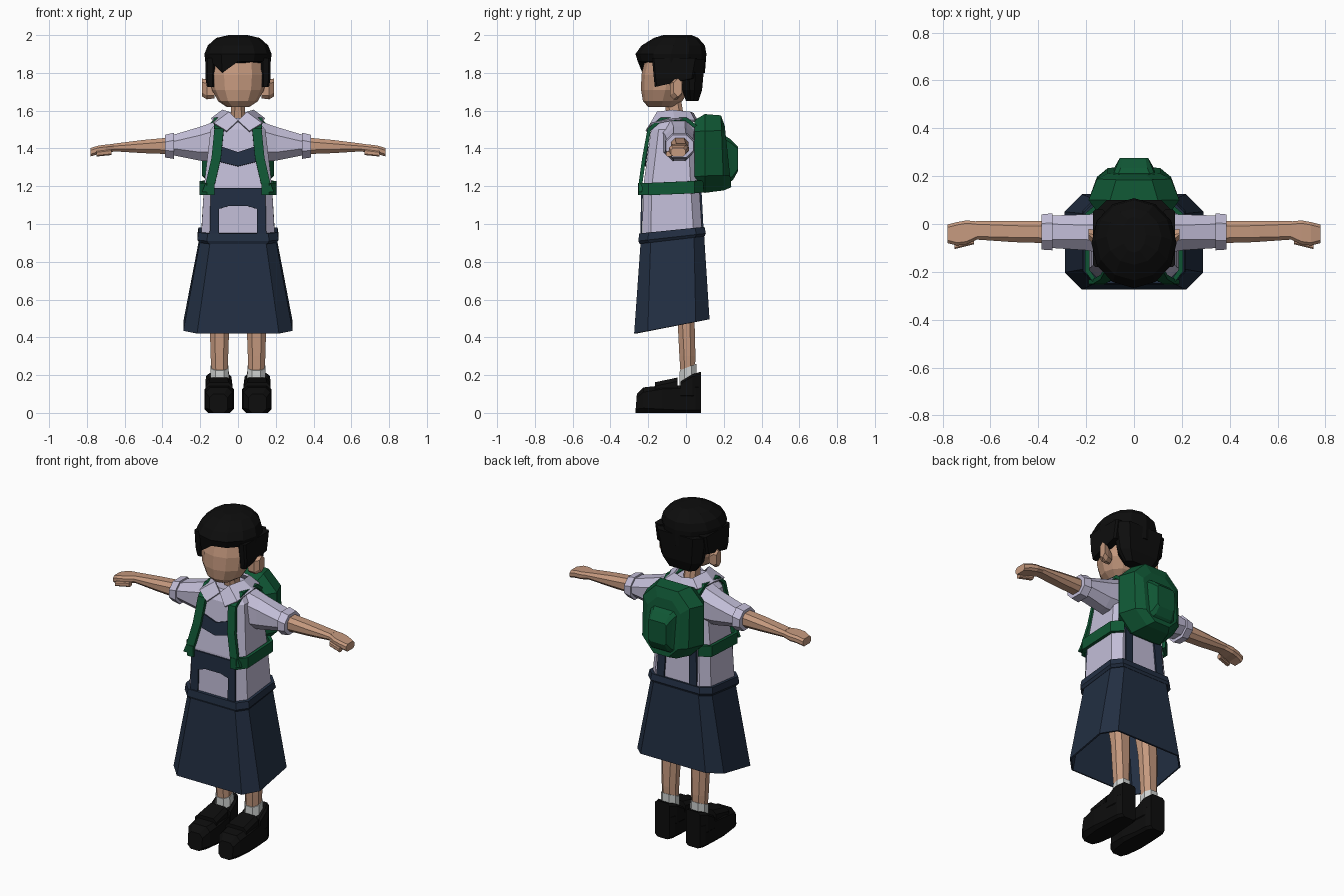
import bpy, bmesh, math
from mathutils import Vector


def mat(name, r, g, b):
    m = bpy.data.materials.new(name)
    m.diffuse_color = (r, g, b, 1)
    return m


SKIN = mat("skin", 0.56, 0.32, 0.21)
SHIRT = mat("pale_lavender", 0.54, 0.51, 0.68)
NAVY = mat("navy", 0.016, 0.028, 0.055)
GREEN = mat("green", 0.005, 0.095, 0.035)
BLACK = mat("black", 0.004, 0.004, 0.004)
WHITE = mat("sock_white", 0.62, 0.64, 0.63)


def make(name, verts, faces, material, mirror=False, thick=0.0):
    bm = bmesh.new()
    vs = [bm.verts.new(v) for v in verts]
    for f in faces:
        bm.faces.new([vs[i] for i in f])
    bmesh.ops.recalc_face_normals(bm, faces=bm.faces)
    me = bpy.data.meshes.new(name)
    bm.to_mesh(me)
    bm.free()
    me.materials.append(material)
    ob = bpy.data.objects.new(name, me)
    bpy.context.collection.objects.link(ob)
    if mirror:
        ob.modifiers.new("mirror", 'MIRROR')
    if thick:
        s = ob.modifiers.new("thickness", 'SOLIDIFY')
        s.thickness, s.offset = thick, 0
    return ob


def octa(a0, a1, b0, b1, c, h0, h1=None, axis='z'):
    """Chamfered rectangle; height runs from h0 at b0 to h1 at b1."""
    h1 = h0 if h1 is None else h1
    pts = [(a0 + c, b0), (a1 - c, b0), (a1, b0 + c), (a1, b1 - c),
           (a1 - c, b1), (a0 + c, b1), (a0, b1 - c), (a0, b0 + c)]
    out = []
    for a, b in pts:
        h = h0 + (h1 - h0) * (b - b0) / (b1 - b0)
        out.append({'z': (a, b, h), 'x': (h, a, b), 'y': (a, h, b)}[axis])
    return out


def oval(hw, y0, y1, z, n=12):
    cy, ry = (y0 + y1) / 2, (y1 - y0) / 2
    return [(hw * math.cos(2 * math.pi * i / n), cy + ry * math.sin(2 * math.pi * i / n), z)
            for i in range(n)]


def loft(name, rings, material, mirror=False, caps=True, thick=0.0):
    n = len(rings[0])
    verts = [p for r in rings for p in r]
    faces = [(k * n + i, k * n + (i + 1) % n, (k + 1) * n + (i + 1) % n, (k + 1) * n + i)
             for k in range(len(rings) - 1) for i in range(n)]
    if caps:
        faces += [tuple(range(n)), tuple(range(len(verts) - n, len(verts)))]
    return make(name, verts, faces, material, mirror, thick)


def strip(name, row_a, row_b, material, thick, mirror=True):
    n = len(row_a)
    faces = [(i, i + 1, n + i + 1, n + i) for i in range(n - 1)]
    return make(name, list(row_a) + list(row_b), faces, material, mirror, thick)


def ribbon(name, path, width, material, thick=0.02):
    w = Vector(width) / 2
    strip(name, [Vector(p) - w for p in path], [Vector(p) + w for p in path], material, thick)


# --- Shirt torso
loft("shirt", [octa(-.195, .195, -.232, .085, .045, .93, .96),
               octa(-.18, .18, -.226, .07, .045, 1.2),
               octa(-.145, .145, -.185, .05, .04, 1.5),
               octa(-.09, .09, -.15, .03, .03, 1.56)], SHIRT)


def front_y(z):
    if z < 1.2:
        return -.232 + .006 * (z - .93) / .27
    return -.226 + .041 * (z - 1.2) / .3


def front_plate(name, pts, material):
    make(name, [(x, front_y(z) - .006, z) for x, z in pts], [range(len(pts))], material, thick=.009)


# --- Pinafore bib, chest band, back straps, skirt and belt
front_plate("bib", [(-.15, .94), (-.10, .94), (-.10, 1.08), (-.05, 1.095), (.05, 1.095), (.10, 1.08),
                    (.10, .94), (.15, .94), (.145, 1.19), (-.145, 1.19)], NAVY)
front_plate("chest_band", [(-.10, 1.33), (0, 1.305), (.10, 1.33), (.09, 1.41), (0, 1.38), (-.09, 1.41)], NAVY)
ribbon("back_strap", [(.11, .088, .95), (.10, .075, 1.2), (.09, .055, 1.5)], (.05, 0, 0), NAVY, .012)
loft("skirt", [octa(-.285, .285, -.27, .12, .07, .42, .495),
               octa(-.195, .195, -.235, .09, .05, .91, .96)], NAVY, caps=False, thick=.01)
loft("belt", [octa(-.205, .205, -.245, .098, .05, .895, .935),
              octa(-.215, .215, -.252, .105, .05, .91, .95),
              octa(-.21, .21, -.248, .098, .05, .95, .985)], NAVY)

# --- Collar
strip("collar",
      [(0, -.17, 1.545), (.045, -.15, 1.59), (.08, -.07, 1.6), (.06, .02, 1.59), (0, .035, 1.585)],
      [(.06, -.21, 1.49), (.125, -.185, 1.53), (.14, -.06, 1.555), (.11, .045, 1.545), (0, .06, 1.54)],
      SHIRT, .012)

# --- Sleeves, cuffs, arms and hands
loft("sleeve", [octa(-.13, .045, 1.33, 1.55, .05, .10, axis='x'),
                octa(-.11, .04, 1.335, 1.515, .045, .20, axis='x'),
                octa(-.10, .035, 1.365, 1.47, .035, .35, axis='x')], SHIRT, True)
loft("cuff", [octa(-.11, .045, 1.345, 1.483, .04, .34, axis='x'),
              octa(-.107, .04, 1.352, 1.472, .038, .387, axis='x')], SHIRT, True)
loft("arm", [octa(-.08, .012, 1.37, 1.458, .022, .36, axis='x'),
             octa(-.076, .013, 1.375, 1.445, .02, .5, axis='x'),
             octa(-.065, .012, 1.385, 1.425, .013, .66, axis='x')], SKIN, True)
loft("hand", [octa(-.062, .01, 1.385, 1.425, .012, .65, axis='x'),
              octa(-.085, .015, 1.375, 1.42, .012, .70, axis='x'),
              octa(-.09, .008, 1.37, 1.415, .012, .74, axis='x'),
              octa(-.08, -.002, 1.358, 1.402, .012, .78, axis='x')], SKIN, True)
loft("thumb", [octa(-.085, -.055, 1.365, 1.395, .006, .67, axis='x'),
               octa(-.105, -.075, 1.357, 1.385, .006, .75, axis='x')], SKIN, True)

# --- Neck, head and ears
loft("neck", [octa(-.04, .04, -.09, .0, .02, 1.5), octa(-.035, .035, -.12, -.03, .02, 1.68)], SKIN)
loft("head", [oval(.06, -.2, -.06, 1.62), oval(.105, -.228, -.02, 1.65), oval(.138, -.238, .02, 1.71),
              oval(.148, -.236, .04, 1.79), oval(.14, -.215, .05, 1.88)], SKIN)
loft("ear", [octa(-.085, -.04, 1.665, 1.73, .015, .125, axis='x'),
             octa(-.085, -.025, 1.66, 1.765, .02, .165, axis='x'),
             octa(-.065, -.02, 1.675, 1.77, .02, .19, axis='x')], SKIN, True)

# --- Hair: cap with swept fringe, back of the hair, sideburns
cap_edge = [(x, y, 1.80 if x < -.05 and y < -.2 else 1.86 if y < -.1 else 1.8)
            for x, y, z in oval(.166, -.255, .1, 1.85)]
loft("hair_cap", [cap_edge, oval(.178, -.268, .108, 1.9), oval(.16, -.235, .1, 1.945),
                  oval(.115, -.17, .065, 1.985), oval(.05, -.12, .03, 2.0)], BLACK)
loft("hair_back", [octa(-.09, .09, -.0, .065, .025, 1.65), octa(-.135, .135, -.02, .085, .04, 1.71),
                   octa(-.165, .165, -.04, .1, .05, 1.87)], BLACK)
loft("hair_side", [octa(.125, .165, -.165, -.1, .01, 1.725, 1.74), octa(.125, .172, -.17, .04, .01, 1.77),
                   octa(.12, .172, -.18, .06, .01, 1.88)], BLACK, True)

# --- Backpack with pocket and straps
loft("backpack", [octa(-.15, .15, 1.19, 1.55, .06, .045, axis='y'),
                  octa(-.19, .19, 1.165, 1.582, .09, .10, axis='y'),
                  octa(-.155, .155, 1.178, 1.575, .08, .20, .185, axis='y'),
                  octa(-.11, .11, 1.195, 1.52, .06, .24, .205, axis='y')], GREEN)
loft("backpack_pocket", [octa(-.09, .09, 1.215, 1.47, .02, .225, .20, axis='y'),
                         octa(-.075, .075, 1.235, 1.45, .02, .25, .235, axis='y'),
                         octa(-.06, .06, 1.28, 1.41, .012, .275, .275, axis='y')], GREEN)
ribbon("shoulder_strap", [(.165, -.242, 1.17), (.145, -.24, 1.22), (.115, -.222, 1.35), (.10, -.195, 1.5),
                          (.105, -.13, 1.555), (.105, 0, 1.555), (.10, .07, 1.5)], (.05, 0, 0), GREEN)
ribbon("side_strap", [(.125, -.243, 1.185), (.16, -.243, 1.185), (.195, -.195, 1.185), (.195, .04, 1.195),
                      (.14, .085, 1.2)], (0, 0, .065), GREEN)

# --- Legs and socks
loft("leg", [octa(.055, .135, -.025, .045, .02, .15), octa(.052, .145, -.035, .05, .025, .3),
             octa(.045, .15, -.045, .045, .025, .5), octa(.035, .16, -.10, .03, .03, .8)], SKIN, True)
loft("sock", [octa(.045, .145, -.035, .055, .025, .10),
              octa(.05, .145, -.033, .055, .025, .225, .26)], WHITE, True)

# --- Shoes: tapered body, raised heel counter and instep strap
loft("shoe", [octa(.055, .15, 0, .10, .02, -.268, -.26, axis='y'),
              octa(.03, .172, 0, .135, .025, -.225, axis='y'),
              octa(.022, .178, 0, .145, .02, -.13, axis='y'),
              octa(.035, .17, 0, .145, .015, -.03, axis='y'),
              octa(.04, .165, 0, .15, .015, .05, axis='y'),
              octa(.055, .15, 0, .15, .015, .08, axis='y')], BLACK, True)
loft("shoe_heel", [octa(.03, .172, .08, .165, .012, -.03, axis='y'),
                   octa(.035, .17, .08, .205, .012, .035, axis='y'),
                   octa(.055, .15, .08, .218, .012, .08, axis='y')], BLACK, True)
loft("shoe_strap", [octa(.03, .172, .10, .162, .02, -.165, axis='y'),
                    octa(.035, .168, .10, .187, .02, -.045, axis='y')], BLACK, True)
